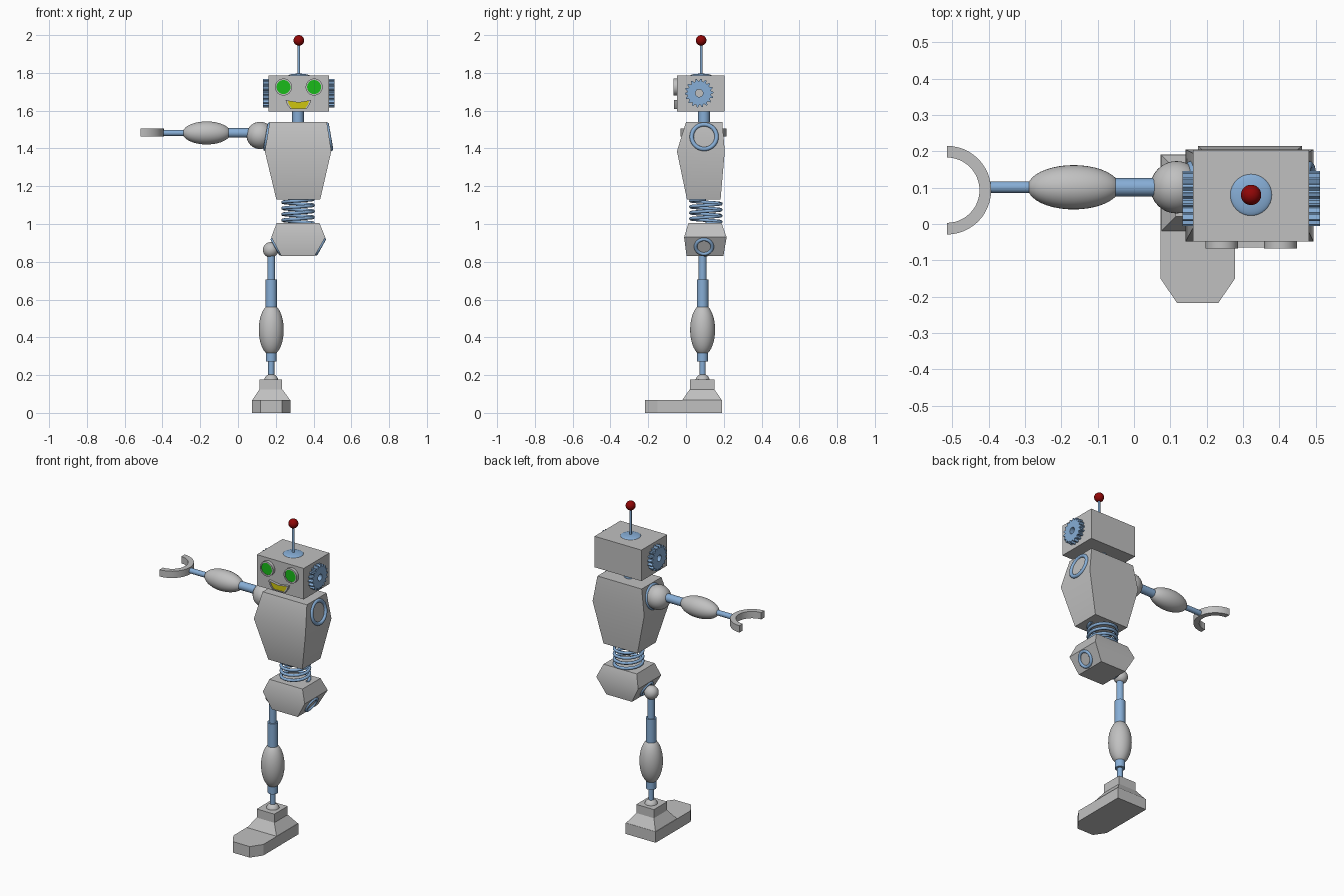
import bpy, bmesh, math
from mathutils import Vector

if "Cube" in bpy.data.objects:
    bpy.data.objects.remove(bpy.data.objects["Cube"])

def mat(name, rgb):
    m = bpy.data.materials.new(name)
    m.diffuse_color = (*rgb, 1)
    m.use_nodes = True
    m.node_tree.nodes["Principled BSDF"].inputs["Base Color"].default_value = m.diffuse_color
    return m

GREY = mat("light_grey", (0.53, 0.53, 0.53))
BLUE = mat("steel_blue", (0.24, 0.42, 0.67))
GREEN = mat("eye_green", (0.01, 0.5, 0.01))
YELLOW = mat("mouth_yellow", (0.62, 0.56, 0.005))
RED = mat("bulb_red", (0.28, 0.002, 0.002))

def smooth(ob):
    bpy.ops.object.select_all(action='DESELECT')
    ob.select_set(True)
    bpy.context.view_layer.objects.active = ob
    bpy.ops.object.shade_smooth_by_angle(angle=math.radians(31))

def finish(name, bm, m):
    bmesh.ops.recalc_face_normals(bm, faces=bm.faces)
    me = bpy.data.meshes.new(name)
    bm.to_mesh(me)
    bm.free()
    me.materials.append(m)
    ob = bpy.data.objects.new(name, me)
    bpy.context.collection.objects.link(ob)
    smooth(ob)
    return ob

def tag(name, m):
    ob = bpy.context.object
    ob.name = name
    ob.data.materials.append(m)
    smooth(ob)
    return ob

def rod(name, a, b, r, m=BLUE):
    a, b = Vector(a), Vector(b)
    bpy.ops.mesh.primitive_cylinder_add(vertices=24, radius=r, depth=(b - a).length, location=(a + b) / 2,
                                        rotation=(b - a).to_track_quat('Z', 'Y').to_euler())
    return tag(name, m)

def ball(name, c, r, m=GREY, axis='Z'):
    """Ellipsoid with radii r, poles along the given axis."""
    bm = bmesh.new()
    bmesh.ops.create_uvsphere(bm, u_segments=32, v_segments=20, radius=1)
    for v in bm.verts:
        p = v.co.copy()
        if axis == 'X':
            p = Vector((p.z, p.x, p.y))
        v.co = [c[i] + p[i] * r[i] for i in range(3)]
    return finish(name, bm, m)

def ring(name, c, r, tube, tilt):
    bpy.ops.mesh.primitive_torus_add(major_radius=r, minor_radius=tube, major_segments=40, minor_segments=12,
                                     location=c, rotation=(0, tilt, 0))
    return tag(name, BLUE)

def loft(name, loops, m):
    """Skin a stack of equal-length point loops and cap both ends."""
    bm = bmesh.new()
    rows = [[bm.verts.new(p) for p in l] for l in loops]
    n = len(rows[0])
    for a, b in zip(rows, rows[1:]):
        for i in range(n):
            j = (i + 1) % n
            bm.faces.new((a[i], a[j], b[j], b[i]))
    bm.faces.new(rows[0])
    bm.faces.new(rows[-1])
    return finish(name, bm, m)

def rect(x0, x1, y0, y1, z):
    return [(x0, y0, z), (x1, y0, z), (x1, y1, z), (x0, y1, z)]

def band(name, outer, inner, d0, d1, place, m, closed=True):
    """Extruded strip between two outlines; place(u, v, d) gives the 3D point."""
    bm = bmesh.new()
    rows = [[bm.verts.new(place(*o, d0)), bm.verts.new(place(*o, d1)),
             bm.verts.new(place(*i, d1)), bm.verts.new(place(*i, d0))] for o, i in zip(outer, inner)]
    n = len(rows)
    for k in range(n if closed else n - 1):
        a, b = rows[k], rows[(k + 1) % n]
        for i in range(4):
            j = (i + 1) % 4
            bm.faces.new((a[i], a[j], b[j], b[i]))
    if not closed:
        bm.faces.new(rows[0])
        bm.faces.new(rows[-1])
    return finish(name, bm, m)

def arc(cx, cy, r, n, a0=0, span=2 * math.pi, ends=False):
    k = n - 1 if ends else n
    return [(cx + r * math.cos(a0 + span * i / k), cy + r * math.sin(a0 + span * i / k)) for i in range(n)]

def on_face(u, v, d):
    return (u, d, v)

def on_side(u, v, d):
    return (d, u, v)

CX = 0.32  # body centre line

# Head, neck and antenna
loft("head", [rect(0.162, 0.482, -0.048, 0.203, z) for z in (1.595, 1.786)], GREY)
rod("neck", (0.318, 0.095, 1.53), (0.318, 0.095, 1.6), 0.031)
ball("antenna_base", (0.322, 0.08, 1.784), (0.058, 0.058, 0.012), BLUE)
rod("antenna_rod", (0.322, 0.08, 1.78), (0.322, 0.08, 1.96), 0.007)
ball("antenna_bulb", (0.322, 0.08, 1.972), (0.028,) * 3, RED)

# Eyes: raised rim with a coloured lens
for side, x in (("left", 0.241), ("right", 0.403)):
    band(side + "_eye_rim", arc(x, 1.725, 0.045, 32), arc(x, 1.725, 0.037, 32), -0.067, -0.045, on_face, GREY)
    lens = arc(x, 1.725, 0.038, 32)
    loft(side + "_eye_lens", [[on_face(*p, d) for p in lens] for d in (-0.062, -0.045)], GREEN)

# Mouth: framed smile
def smile(s):
    pts = ((-0.068, 0.025), (0, 0.014), (0.068, 0.025), (0.06, 0.002), (0.042, -0.023), (-0.042, -0.023), (-0.06, 0.002))
    return [(CX + u * s, 1.631 + v * s) for u, v in pts]

band("mouth_frame", smile(1), smile(0.84), -0.064, -0.045, on_face, GREY)
loft("mouth_fill", [[on_face(*p, d) for p in smile(0.85)] for d in (-0.059, -0.045)], YELLOW)

# Ear gears
teeth = 18
gear, hole = [], []
for i in range(teeth * 4):
    a = 2 * math.pi * i / (teeth * 4)
    r = 0.076 if i % 4 < 2 else 0.063
    gear.append((0.07 + r * math.cos(a), 1.693 + r * math.sin(a)))
    hole.append((0.07 + 0.02 * math.cos(a), 1.693 + 0.02 * math.sin(a)))
for side, x0, x1 in (("left", 0.133, 0.163), ("right", 0.481, 0.511)):
    band(side + "_ear_gear", gear, hole, x0, x1, on_side, BLUE)

# Torso and pelvis
loft("torso", [rect(CX - 0.117, CX + 0.115, 0.005, 0.183, 1.13),
               rect(CX - 0.178, CX + 0.174, -0.048, 0.205, 1.385),
               rect(CX - 0.152, CX + 0.15, 0.0, 0.192, 1.54)], GREY)
loft("pelvis", [rect(0.23, 0.405, 0.003, 0.198, 0.83),
                rect(0.176, 0.462, -0.01, 0.215, 0.93),
                rect(0.205, 0.431, 0.013, 0.188, 1.005)], GREY)

# Spring waist
cu = bpy.data.curves.new("waist_spring", 'CURVE')
cu.dimensions = '3D'
cu.bevel_depth = 0.009
cu.bevel_resolution = 2
cu.use_fill_caps = True
sp = cu.splines.new('POLY')
N, TURNS = 120, 4
sp.points.add(N)
for i, p in enumerate(sp.points):
    a = 2 * math.pi * TURNS * i / N
    p.co = (0.318 + 0.08 * math.cos(a), 0.105 + 0.08 * math.sin(a), 1.004 + 0.127 * i / N, 1)
cu.materials.append(BLUE)
bpy.context.collection.objects.link(bpy.data.objects.new("waist_spring", cu))

# Shoulder and hip socket rings on both sides
for side, s in (("left", -1), ("right", 1)):
    ring(side + "_shoulder_ring", (CX - 0.001 + s * 0.163, 0.096, 1.462), 0.066, 0.011, s * math.radians(80))
    ring(side + "_hip_ring", (CX - 0.001 + s * 0.116, 0.095, 0.88), 0.044, 0.009, s * math.radians(119))

# Arm
AY, AZ = 0.101, 1.482
ball("shoulder_joint", (0.117, AY, 1.469), (0.072,) * 3)
rod("upper_arm", (0.1, AY, AZ), (-0.06, AY, AZ), 0.025)
ball("forearm_shell", (-0.166, AY, AZ), (0.127, 0.061, 0.061), GREY, 'X')
rod("wrist", (-0.27, AY, AZ), (-0.4, AY, AZ), 0.016)
band("claw", arc(-0.515, 0.093, 0.122, 25, -math.pi / 2, math.pi, True),
     arc(-0.515, 0.093, 0.09, 25, -math.pi / 2, math.pi, True),
     1.463, 1.505, lambda u, v, d: (u, v, d), GREY, closed=False)

# Leg
LX, LY = 0.176, 0.088
ball("hip_joint", (0.173, 0.09, 0.863), (0.041,) * 3)
for name, z0, z1, r in (("thigh_rod", 0.69, 0.85, 0.021), ("thigh_sleeve", 0.55, 0.706, 0.03),
                        ("shin_sleeve", 0.272, 0.33, 0.029), ("shin_rod", 0.19, 0.29, 0.016)):
    rod(name, (LX, LY, z0), (LX, LY, z1), r)
ball("shin_shell", (LX, LY, 0.44), (0.066, 0.066, 0.136))
ball("ankle_joint", (LX, LY, 0.168), (0.038,) * 3)

# Foot
loft("ankle_block", [rect(0.075, 0.277, -0.02, 0.19, 0.067),
                     rect(0.114, 0.234, 0.02, 0.15, 0.125),
                     rect(0.114, 0.234, 0.02, 0.15, 0.178)], GREY)
sole = [(0.073, 0.191), (0.073, -0.15), (0.118, -0.217), (0.232, -0.217), (0.278, -0.15), (0.278, 0.191)]
loft("foot_sole", [[(x, y, z) for x, y in sole] for z in (0, 0.068)], GREY)
